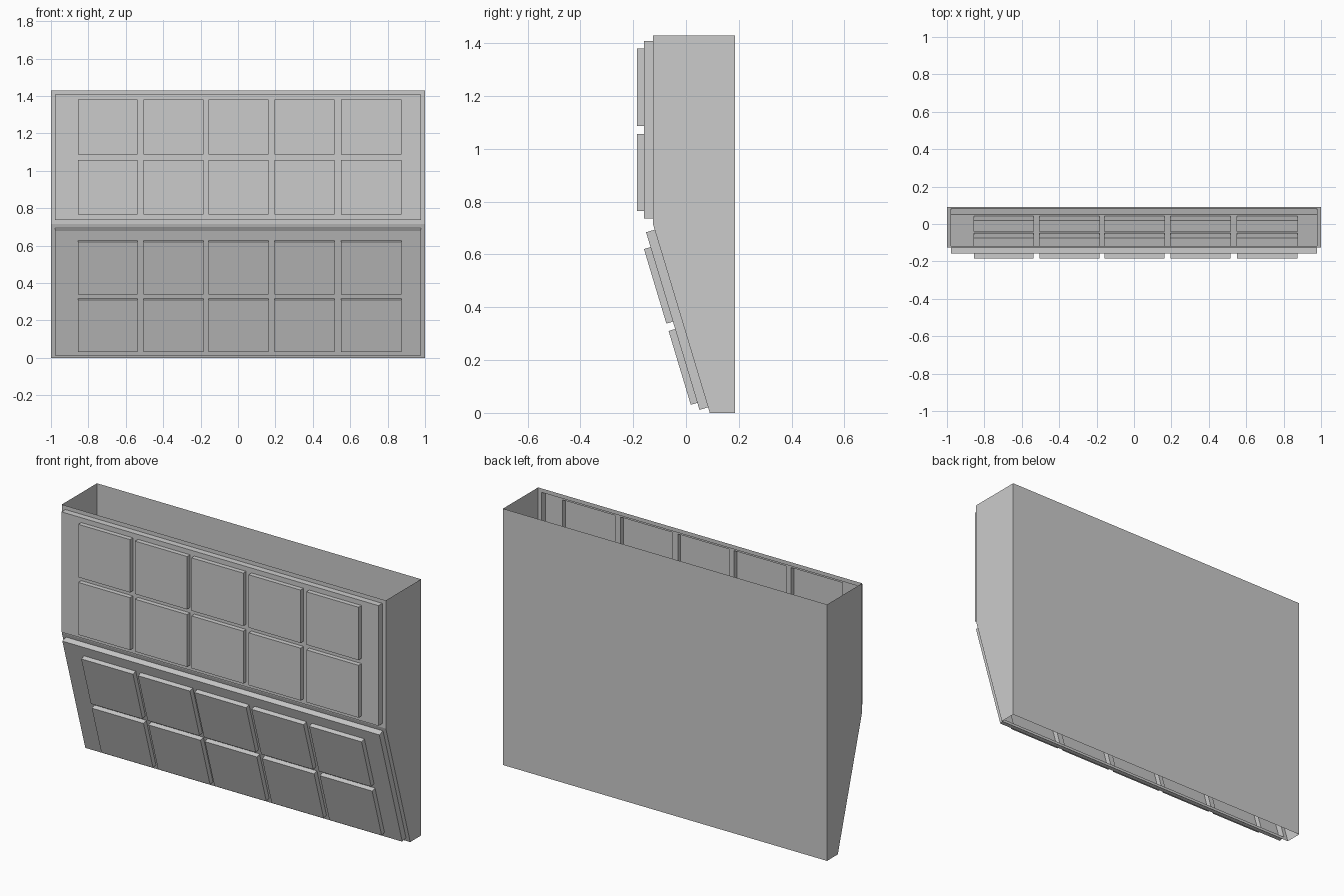
import bpy, bmesh
from mathutils import Vector

if "Cube" in bpy.data.objects:
    bpy.data.objects.remove(bpy.data.objects["Cube"])

HALF_W = 1.0
BACK = 0.185
FOOT = Vector((0, 0.09, 0))
FOLD = Vector((0, -0.125, 0.715))
TOP = Vector((0, -0.125, 1.43))

# Panel layout: columns across x, rows measured up the wall
COLUMNS = [(-0.856, -0.537), (-0.506, -0.185), (-0.158, 0.162), (0.195, 0.516), (0.551, 0.874)]
ROWS = [(0.05, 0.342), (0.371, 0.666)]
MARGIN = 0.022
PLATE_RAISE, PANEL_RAISE = 0.034, 0.06


def finish(name, bm):
    bmesh.ops.remove_doubles(bm, verts=bm.verts, dist=1e-5)
    bmesh.ops.recalc_face_normals(bm, faces=bm.faces)
    mesh = bpy.data.meshes.new(name)
    bm.to_mesh(mesh)
    bm.free()
    obj = bpy.data.objects.new(name, mesh)
    bpy.context.collection.objects.link(obj)
    return obj


def quad(bm, points):
    bm.faces.new([bm.verts.new(p) for p in points])


def embossed_wall(name, low, high):
    """Thin wall with a raised plate and raised panels, hollow behind."""
    up = (high - low).normalized()
    length = (high - low).length
    out = Vector((1, 0, 0)).cross(up)
    plate_x, plate_s = HALF_W - 0.022, (MARGIN, length - MARGIN)
    xs = sorted([-HALF_W, -plate_x, plate_x, HALF_W] + [v for c in COLUMNS for v in c])
    ss = sorted([0, *plate_s, length] + [v for r in ROWS for v in r])

    def raise_at(x, s):
        if any(a < x < b for a, b in COLUMNS) and any(a < s < b for a, b in ROWS):
            return PANEL_RAISE
        if abs(x) < plate_x and plate_s[0] < s < plate_s[1]:
            return PLATE_RAISE
        return 0.0

    def point(x, s, d):
        return low + Vector((x, 0, 0)) + up * s + out * d

    bm = bmesh.new()
    depth = [[raise_at((x0 + x1) / 2, (s0 + s1) / 2) for s0, s1 in zip(ss, ss[1:])]
             for x0, x1 in zip(xs, xs[1:])]
    for i, column in enumerate(depth):
        for j, d in enumerate(column):
            x0, x1, s0, s1 = xs[i], xs[i + 1], ss[j], ss[j + 1]
            quad(bm, [point(x0, s0, d), point(x1, s0, d), point(x1, s1, d), point(x0, s1, d)])
            # Step walls towards the next column and next row
            if i + 1 < len(depth) and depth[i + 1][j] != d:
                e = depth[i + 1][j]
                quad(bm, [point(x1, s0, d), point(x1, s0, e), point(x1, s1, e), point(x1, s1, d)])
            if j + 1 < len(column) and column[j + 1] != d:
                e = column[j + 1]
                quad(bm, [point(x0, s1, d), point(x1, s1, d), point(x1, s1, e), point(x0, s1, e)])
    # Merge the coplanar cells back into clean faces
    bmesh.ops.remove_doubles(bm, verts=bm.verts, dist=1e-5)
    bmesh.ops.recalc_face_normals(bm, faces=bm.faces)
    bmesh.ops.dissolve_limit(bm, angle_limit=0.02, verts=bm.verts, edges=bm.edges)
    bm.normal_update()
    # Front must face outwards
    if sum(f.normal.dot(out) * f.calc_area() for f in bm.faces) < 0:
        bmesh.ops.reverse_faces(bm, faces=bm.faces)
    mesh = bpy.data.meshes.new(name)
    bm.to_mesh(mesh)
    bm.free()
    bpy.context.collection.objects.link(bpy.data.objects.new(name, mesh))


embossed_wall("upper_front_wall", FOLD, TOP)
embossed_wall("lower_front_wall", FOOT, FOLD)

# Back wall and two side walls, open at top and bottom
bm = bmesh.new()
side = [(BACK, 0), (BACK, TOP.z), (TOP.y, TOP.z), (FOLD.y, FOLD.z), (FOOT.y, 0)]
quad(bm, [(HALF_W, BACK, 0), (-HALF_W, BACK, 0), (-HALF_W, BACK, TOP.z), (HALF_W, BACK, TOP.z)])
quad(bm, [(HALF_W, y, z) for y, z in reversed(side)])
quad(bm, [(-HALF_W, y, z) for y, z in side])
bmesh.ops.remove_doubles(bm, verts=bm.verts, dist=1e-5)
for f in bm.faces:
    f.normal_update()
    c = f.calc_center_median()
    if f.normal.dot(Vector((c.x, c.y, 0))) < 0:
        f.normal_flip()
mesh = bpy.data.meshes.new("back_and_sides")
bm.to_mesh(mesh)
bm.free()
bpy.context.collection.objects.link(bpy.data.objects.new("back_and_sides", mesh))
